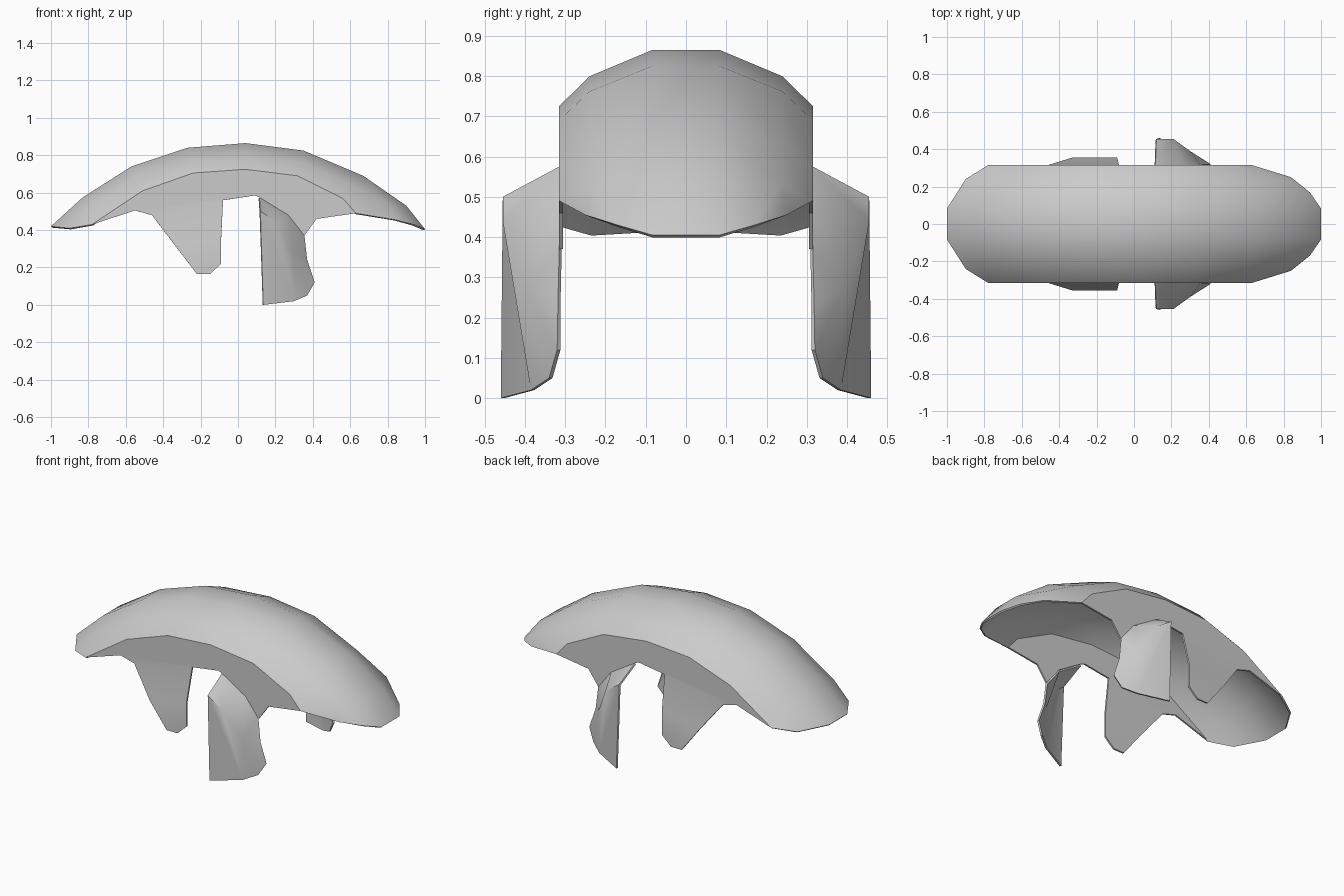
import bpy
import bmesh
from mathutils import Vector

cube = bpy.data.objects.get("Cube")
if cube:
    bpy.data.objects.remove(cube, do_unlink=True)

grey = bpy.data.materials.new("plain grey")
grey.use_nodes = True
COLOUR = (0.6, 0.6, 0.6, 1)
grey.diffuse_color = COLOUR
grey.node_tree.nodes["Principled BSDF"].inputs["Base Color"].default_value = COLOUR


def sheet(name, faces, outward, angle):
    """Thin sheet for the left half, mirrored to the right."""
    bm = bmesh.new()
    for face in faces:
        bm.faces.new([bm.verts.new(p) for p in face])
    bmesh.ops.remove_doubles(bm, verts=bm.verts, dist=0.0005)
    bmesh.ops.recalc_face_normals(bm, faces=bm.faces)
    total = sum((f.normal * f.calc_area() for f in bm.faces), Vector())
    if total.dot(Vector(outward)) < 0:
        bmesh.ops.reverse_faces(bm, faces=bm.faces)
    mesh = bpy.data.meshes.new(name)
    bm.to_mesh(mesh)
    bm.free()
    mesh.materials.append(grey)
    obj = bpy.data.objects.new(name, mesh)
    bpy.context.collection.objects.link(obj)
    mirror = obj.modifiers.new("Mirror", "MIRROR")
    mirror.use_axis = (False, True, False)
    solid = obj.modifiers.new("Thickness", "SOLIDIFY")
    solid.thickness = 0.01
    solid.offset = -1
    bpy.ops.object.select_all(action="DESELECT")
    obj.select_set(True)
    bpy.context.view_layer.objects.active = obj
    for modifier in ("Mirror", "Thickness"):
        bpy.ops.object.modifier_apply(modifier=modifier)
    bpy.ops.object.shade_smooth_by_angle(angle=angle)
    return obj


# Arched shell: crown and shoulder curves in x, z
SIDE = 0.315
crown = [(-.83, .575), (-.57, .74), (-.27, .84), (.04, .865), (.35, .825), (.67, .69)]
shoulder = [(-.78, .43), (-.51, .61), (-.24, .705), (.04, .725), (.32, .69), (.56, .57)]


def row(top, mid, low):
    return [(top[0], 0, top[1]), (top[0], .083, top[1]), mid, low]


rows = [row((-1, .42), (-.9, .41, .0), (-.78, SIDE, .43))]
rows[0][2] = (-.9, .24, .41)
for t, s in zip(crown, shoulder):
    mid = ((t[0] + s[0]) / 2, .24, t[1] * .53 + s[1] * .47)
    rows.append(row(t, mid, (s[0], SIDE, s[1])))
rows.append(row((.9, .53), (.81, .235, .53), (.63, SIDE, .49)))
rows.append(row((1, .405), (.94, .17, .43), (.84, .25, .455)))

shell = []
for a, b in zip(rows, rows[1:]):
    for i in range(3):
        quad = [a[i], b[i], b[i + 1], a[i + 1]]
        shell.append(list(dict.fromkeys(quad)))
sheet("fender_shell", shell, (0, 0, 1), 0.7)

# Side skirt below the shoulder, with a flared tab
lower = [(.63, .49), (.42, .46), (.355, .37), (.27, .48), (.115, .575),
         (.09, .585), (-.08, .56), (-.46, .48), (-.55, .505)]
skirt = [(x, SIDE, z) for x, z in shoulder + lower]
tab_top = [(-.46, SIDE, .48), (-.08, SIDE, .56)]
tab_bend = [(-.09, .355, .36), (-.33, .355, .31)]
tab_foot = [(x, .355, z) for x, z in [(-.22, .165), (-.15, .165), (-.09, .22)]]
sheet("side_skirt", [skirt, tab_top + tab_bend, tab_bend + tab_foot], (0, 1, 0), 0.5)

# Flared fin: root along the skirt, outer edge, foot
root_front, root_mid, root_back = (.115, SIDE, .575), (.27, SIDE, .48), (.355, SIDE, .37)
tip, crease, elbow = (.12, .455, .5), (.21, .455, .44), (.3, .39, .27)
foot = [(.135, .46, 0), (.3, .385, .02), (.37, .34, .05), (.41, .32, .12)]
heel = (.37, .318, .24)
fin = [
    [root_front, root_mid, crease, tip],
    [root_mid, root_back, elbow, crease],
    [root_back, heel, elbow],
    [elbow, heel, foot[3]],
    [elbow, foot[3], foot[2], foot[1]],
    [crease, elbow, foot[1]],
    [tip, crease, foot[1], foot[0]],
]
sheet("side_fin", fin, (0, 1, 0), 0.6)
